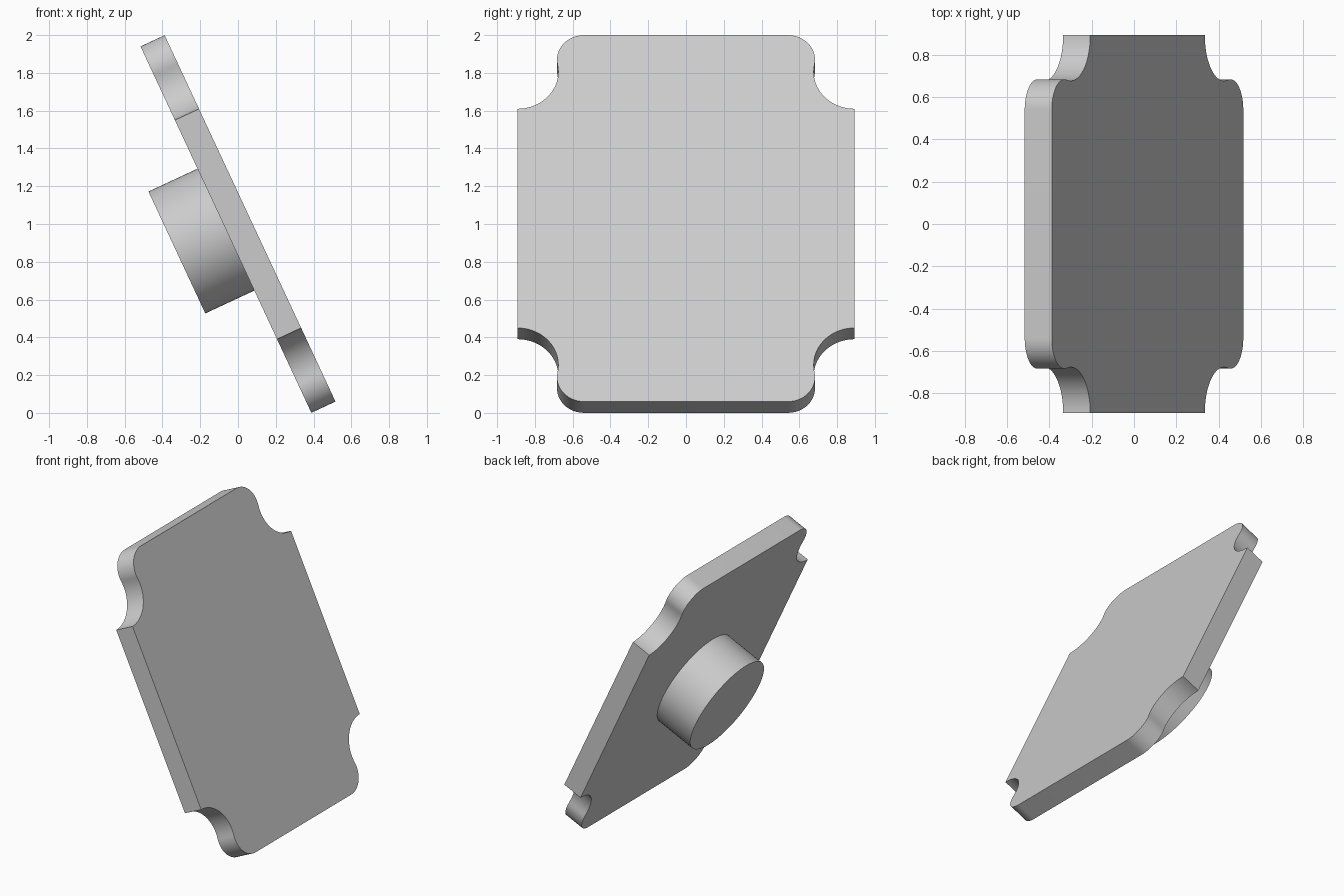
import bpy
import bmesh
from math import cos, sin, radians, asin, degrees
from mathutils import Matrix, Vector

cube = bpy.data.objects.get("Cube")
if cube:
    bpy.data.objects.remove(cube, do_unlink=True)

# One plain grey material
grey = bpy.data.materials.new("plain_grey")
grey.use_nodes = True
colour = (0.6, 0.6, 0.6, 1)
grey.diffuse_color = colour
grey.node_tree.nodes["Principled BSDF"].inputs["Base Color"].default_value = colour

# Leaning frame: local x runs along y, local y up the slope, local z out of the face
TILT = radians(25)
across = Vector((0, 1, 0))
slope = Vector((-sin(TILT), 0, cos(TILT)))
normal = across.cross(slope)
FRAME = Matrix.Translation((0, 0, 1)) @ Matrix((across, slope, normal)).transposed().to_4x4()

HALF_W, HALF_H, THICK = 0.892, 1.07, 0.141
ROUND, NOTCH = 0.143, 0.216
BOSS_R, BOSS_END = 0.356, -0.357


def arc(cx, cy, r, start, end, steps):
    angles = [radians(start + (end - start) * i / steps) for i in range(steps + 1)]
    return [(cx + r * cos(a), cy + r * sin(a)) for a in angles]


def extrude(name, outline, low, high):
    """Closed outline turned into a solid slab in the leaning frame."""
    bm = bmesh.new()
    base = bm.faces.new([bm.verts.new((x, y, low)) for x, y in outline])
    top = bmesh.ops.extrude_face_region(bm, geom=[base], use_keep_orig=True)
    moved = [v for v in top["geom"] if isinstance(v, bmesh.types.BMVert)]
    bmesh.ops.translate(bm, verts=moved, vec=(0, 0, high - low))
    bmesh.ops.recalc_face_normals(bm, faces=bm.faces)
    mesh = bpy.data.meshes.new(name)
    bm.to_mesh(mesh)
    bm.free()
    mesh.materials.append(grey)
    obj = bpy.data.objects.new(name, mesh)
    bpy.context.collection.objects.link(obj)
    obj.matrix_world = FRAME
    bpy.ops.object.select_all(action="DESELECT")
    obj.select_set(True)
    bpy.context.view_layer.objects.active = obj
    bpy.ops.object.shade_smooth_by_angle(angle=radians(30))
    return obj


# Plate corner: rounded shoulder flowing into a scooped notch
round_x, round_y = 0.54, HALF_H - ROUND
notch_y = 0.64 + NOTCH
bend = degrees(asin((notch_y - round_y) / (ROUND + NOTCH)))
corner = arc(round_x, round_y, ROUND, 90, bend, 20)
corner += arc(HALF_W, notch_y, NOTCH, 180 + bend, 270, 20)[1:]

# Mirror the corner to all four quarters, keeping the outline in order
outline = []
for sx, sy, step in ((1, 1, 1), (1, -1, -1), (-1, -1, 1), (-1, 1, -1)):
    outline += [(sx * x, sy * y) for x, y in corner[::step]]
extrude("plate", outline, -THICK / 2, THICK / 2)

# Round boss on the rear face
extrude("rear_boss", arc(0, 0, BOSS_R, 0, 360, 72)[:-1], BOSS_END, -THICK / 2)
